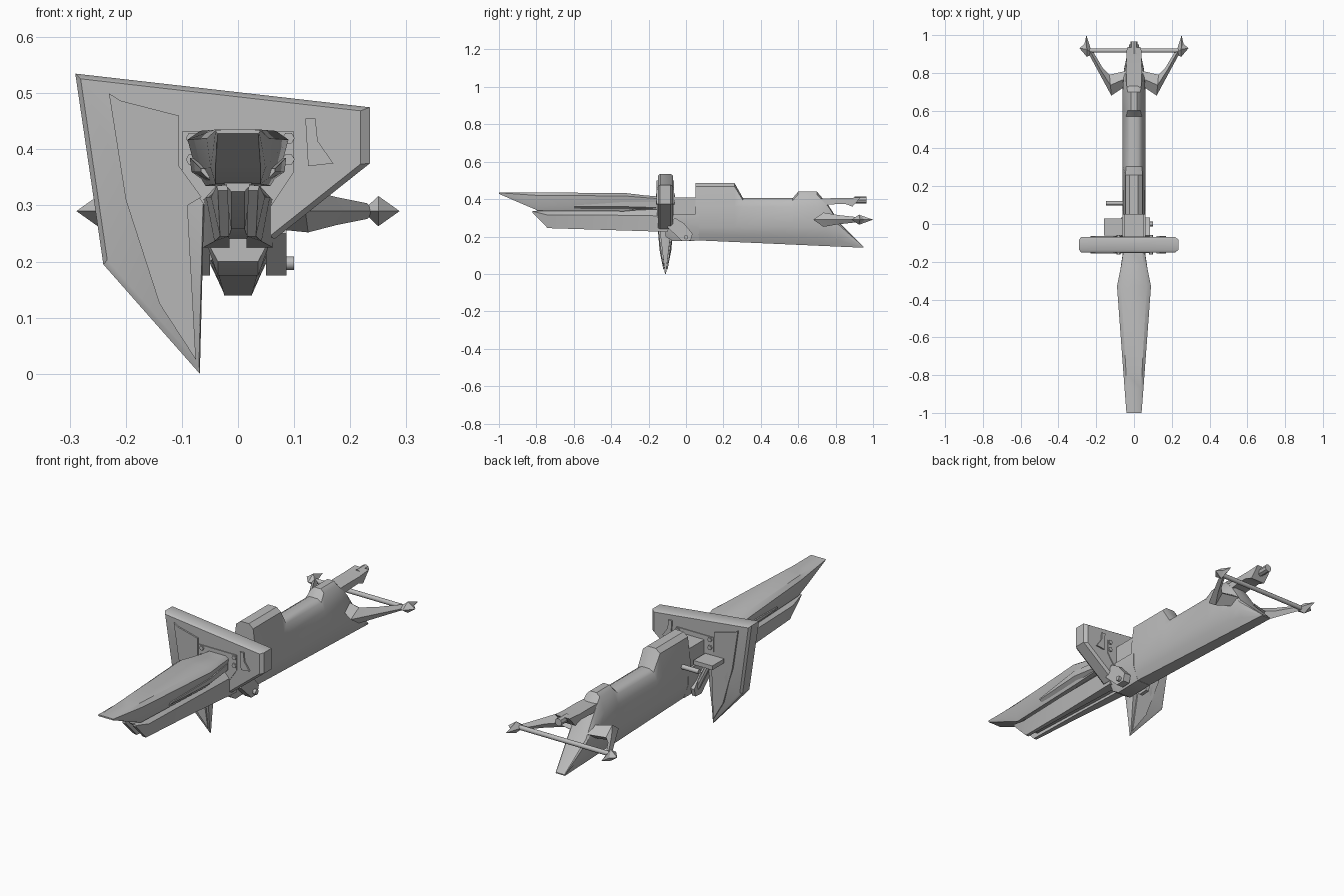
import bpy, bmesh, math
from mathutils import Vector

if "Cube" in bpy.data.objects:
    bpy.data.objects.remove(bpy.data.objects["Cube"])

grey = bpy.data.materials.new("light_grey_metal")
grey.diffuse_color = (0.5, 0.5, 0.5, 1)
grey.use_nodes = True
grey.node_tree.nodes["Principled BSDF"].inputs["Base Color"].default_value = grey.diffuse_color


def finish(name, bm, angle=35):
    bmesh.ops.remove_doubles(bm, verts=bm.verts, dist=1e-5)
    bmesh.ops.recalc_face_normals(bm, faces=bm.faces)
    me = bpy.data.meshes.new(name)
    bm.to_mesh(me)
    bm.free()
    me.materials.append(grey)
    ob = bpy.data.objects.new(name, me)
    bpy.context.collection.objects.link(ob)
    bpy.ops.object.select_all(action='DESELECT')
    ob.select_set(True)
    bpy.context.view_layer.objects.active = ob
    bpy.ops.object.shade_smooth_by_angle(angle=math.radians(angle))
    return ob


def loft(name, rings, angle=35):
    """Skin equal-length rings of points and cap both ends."""
    bm = bmesh.new()
    vs = [[bm.verts.new(p) for p in r] for r in rings]
    n = len(rings[0])
    for a, b in zip(vs, vs[1:]):
        for i in range(n):
            j = (i + 1) % n
            bm.faces.new((a[i], a[j], b[j], b[i]))
    bm.faces.new(vs[0])
    bm.faces.new(vs[-1])
    return finish(name, bm, angle)


def hull_ring(y, half):
    """Mirror half a cross-section across x = 0."""
    return [(x, y, z) for x, z in half] + [(-x, y, z) for x, z in reversed(half)]


def prism_x(name, pts, a, b):
    return loft(name, [[(x, y, z) for y, z in pts] for x in (a, b)])


def prism_y(name, pts, a, b):
    return loft(name, [[(x, y, z) for x, z in pts] for y in (a, b)])


def box(name, lo, hi):
    return prism_x(name, [(lo[1], lo[2]), (hi[1], lo[2]), (hi[1], hi[2]), (lo[1], hi[2])],
                   lo[0], hi[0])


def rod(name, p, q, r, sides=12):
    p, q = Vector(p), Vector(q)
    rot = (q - p).to_track_quat('Z', 'Y')
    ring = [rot @ Vector((r * math.cos(t), r * math.sin(t), 0))
            for t in (2 * math.pi * i / sides for i in range(sides))]
    return loft(name, [[p + v for v in ring], [q + v for v in ring]])


# Main hull: V-shaped keel, rounded back, seat hump and engine hump
hull = []
for y, zt, wt, w in [(0.05, .485, .045, .060), (.26, .485, .045, .062), (.305, .405, .042, .062),
                     (.57, .405, .042, .062), (.60, .44, .034, .062), (.70, .44, .034, .062),
                     (.76, .37, .042, .058), (.82, .275, .045, .053), (.95, .145, .022, .025)]:
    zb = .18 - .04 * (y - .05) / .9
    mid = min(.25, zb + .6 * (zt - zb))
    up = max(mid + .3 * (zt - mid), min(.36, mid + .7 * (zt - mid)))
    hull.append(hull_ring(y, [(.036 - .012 * y, zb), (w * .8, zb + .45 * (mid - zb)), (w, mid),
                              (w * .97, up), (wt, zt - .08 * (zt - mid)), (wt * .5, zt)]))
loft("main_hull", hull)

# Upper nose: long flat-topped beak
nose = []
for y, w, wb, zt, zb in [(-1, .04, .036, .435, .428), (-.87, .05, .04, .435, .372),
                         (-.79, .056, .04, .435, .338), (-.33, .09, .058, .433, .335),
                         (-.22, .068, .055, .42, .345), (-.1, .05, .045, .41, .345)]:
    h = zt - zb
    nose.append(hull_ring(y, [(wb, zb), (wb + (w - wb) * .55, zb + h * .3),
                              (w, zt - h * .16), (w * .75, zt)]))
loft("upper_nose", nose)

# Lower nose: two side prongs and a recessed centre spine
for s in (-1, 1):
    loft("lower_nose_prong", [[(s * x, y, z) for x, z in pts] for y, pts in [
        (-.82, [(.018, .327), (.036, .327), (.038, .335), (.02, .337)]),
        (-.74, [(.016, .245), (.032, .245), (.048, .315), (.024, .337)]),
        (-.45, [(.015, .238), (.042, .236), (.057, .315), (.026, .34)]),
        (-.1, [(.015, .225), (.062, .225), (.062, .31), (.03, .345)])]])
    # Side skirt strip below the upper nose
    loft("nose_skirt", [[(s * x, y, z) for x, z in pts] for y, pts in [
        (-.6, [(.05, .345), (.066, .36), (.066, .366), (.05, .366)]),
        (-.33, [(.058, .342), (.083, .36), (.086, .385), (.058, .385)]),
        (-.16, [(.045, .35), (.06, .355), (.06, .385), (.045, .385)])]])
loft("lower_nose_spine", [hull_ring(y, pts) for y, pts in [
    (-.80, [(.012, .325), (.025, .34)]), (-.71, [(.012, .258), (.025, .34)]),
    (-.1, [(.018, .24), (.03, .345)])]])

# Neck joining nose and hull
box("upper_neck", (-.05, -.14, .3), (.05, .06, .41))
loft("lower_neck", [hull_ring(y, [(.036, zb), (.062, .25), (.06, .32)])
                    for y, zb in [(-.11, .2), (-.07, .175), (.07, .178)]])
for s in (-1, 1):
    prism_x("neck_bracket", [(-.1, .25), (-.06, .3), (-.01, .27), (.035, .215), (.025, .178),
                             (-.02, .175)], s * .05, s * (.086 if s > 0 else .068))
rod("bracket_bolt", (.08, 0, .197), (.1, 0, .197), .012)

# Lopsided shield plate, chamfered and tapering to its lower tip
outline = [(-.29, .535), (.235, .475), (.235, .375), (.065, .24), (-.06, .31), (-.068, 0),
           (-.24, .195)]


def plate_ring(scale, y):
    ring = []
    for x, z in outline:
        t = min(1, .1 + z / .24)
        ring.append((-.1 + (x + .1) * scale, -.11 + y * t, .35 + (z - .35) * scale))
    return ring


loft("shield_plate", [plate_ring(.95, -.04), plate_ring(1, -.028),
                      plate_ring(1, .028), plate_ring(.95, .04)])

# Raised panels on both faces of the shield
left_panel = [(-.23, .5), (-.21, .487), (-.105, .46), (-.105, .37), (-.065, .315), (-.09, .3),
              (-.075, .025), (-.14, .125), (-.2, .31)]
right_panel = [(.12, .455), (.138, .455), (.142, .415), (.17, .375), (.125, .37)]
for s in (-1, 1):
    for name, pts in (("shield_left_panel", left_panel), ("shield_right_panel", right_panel)):
        loft(name, [[(x, -.11 + s * d * min(1, .14 + z / .24), z) for x, z in pts]
                    for d in (.03, .047)])
    prism_y("shield_mount", [(-.1, .432), (.1, .432), (.1, .36), (.06, .3), (-.06, .3),
                             (-.1, .36)], -.11 + s * .02, -.11 + s * .044)
    for x in (-.082, .09):
        for z in (.42, .382):
            rod("shield_bolt", (x, -.11 + s * .04, z), (x, -.11 + s * .051, z), .011, 6)

# Left-hand foot pad, its strut and the lever behind it
box("foot_pad", (-.16, -.06, .33), (-.06, .03, .35))
rod("foot_pad_strut", (-.055, 0, .2), (-.115, -.015, .335), .013, 8)
rod("foot_lever", (-.05, .11, .35), (-.148, .11, .35), .011)

# Tail fin over the rear
loft("tail_fin", [[(s * w, y, z) for s, y, z in ((-1, y, zt), (1, y, zt), (1, yb, zb), (-1, yb, zb))]
                  for w, y, zt, yb, zb in [(.036, .66, .40, .66, .36), (.04, .78, .405, .78, .372),
                                           (.04, .86, .405, .85, .375), (.038, .935, .41, .89, .36)]])
rod("tail_light", (0, .90, .395), (0, .965, .395), .018, 8)

# Rear arms with diamond section, pointed tips and cross bar
for s in (-1, 1):
    rings = []
    for f, b, h in [((.045, .73), (.045, .81), .03), ((.12, .68), (.13, .79), .038),
                    ((.185, .80), (.165, .825), .025), ((.245, .91), (.215, .91), .014)]:
        mx, my = (f[0] + b[0]) / 2, (f[1] + b[1]) / 2
        rings.append([(s * f[0], f[1], .29), (s * mx, my, .29 + h),
                      (s * b[0], b[1], .29), (s * mx, my, .29 - h)])
    loft("rear_arm", rings, 20)
    bm = bmesh.new()
    rim = [bm.verts.new((s * x, y, .29)) for x, y in [(.222, .9), (.25, .885), (.288, .93),
                                                       (.262, .955), (.252, 1), (.236, .95)]]
    for z in (.263, .317):
        apex = bm.verts.new((s * .25, .925, z))
        for i in range(6):
            bm.faces.new((rim[i], rim[(i + 1) % 6], apex))
    finish("arm_tip", bm, 15)
rod("rear_cross_bar", (-.25, .918, .29), (.25, .918, .29), .011)
